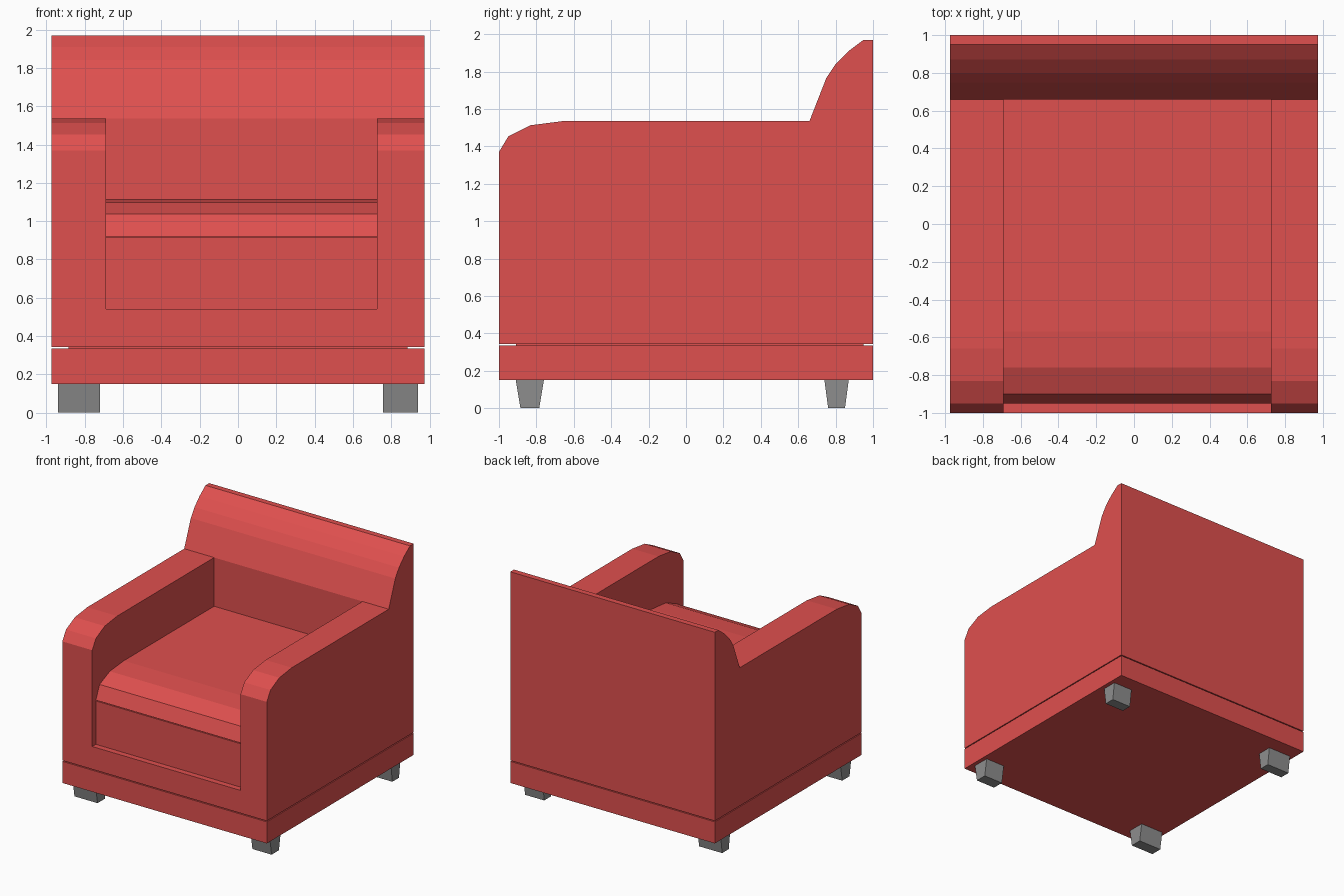
import bpy, bmesh

if "Cube" in bpy.data.objects:
    bpy.data.objects.remove(bpy.data.objects["Cube"])

def material(name, rgb):
    m = bpy.data.materials.new(name)
    m.diffuse_color = (*rgb, 1)
    m.use_nodes = True
    m.node_tree.nodes["Principled BSDF"].inputs["Base Color"].default_value = m.diffuse_color
    return m

RED = material("red fabric", (0.74, 0.08, 0.077))
GREY = material("grey legs", (0.27, 0.27, 0.27))

def prism(name, x0, x1, profile, mat):
    """Extrude a (y, z) side profile from x0 to x1."""
    bm = bmesh.new()
    face = bm.faces.new([bm.verts.new((x0, y, z)) for y, z in profile])
    ext = bmesh.ops.extrude_face_region(bm, geom=[face])
    moved = [v for v in ext["geom"] if isinstance(v, bmesh.types.BMVert)]
    bmesh.ops.translate(bm, verts=moved, vec=(x1 - x0, 0, 0))
    bmesh.ops.recalc_face_normals(bm, faces=bm.faces)
    me = bpy.data.meshes.new(name)
    bm.to_mesh(me)
    bm.free()
    me.materials.append(mat)
    ob = bpy.data.objects.new(name, me)
    bpy.context.collection.objects.link(ob)
    return ob

def box(name, x0, x1, y0, y1, z0, z1, mat=RED):
    return prism(name, x0, x1, [(y0, z0), (y1, z0), (y1, z1), (y0, z1)], mat)

W = 0.975            # half width
IN0, IN1 = -0.69, 0.725   # inner faces of the arms

# Base plinth and the recessed seam above it
box("base", -W, W, -1, 1, 0.15, 0.336)
box("base_seam", -0.885, 0.885, -0.91, 0.95, 0.33, 0.35)

# Frame: arms and backrest share one side profile
frame = prism("frame", -W, W, [
    (-1, 0.344), (1, 0.344), (1, 1.97), (0.95, 1.97), (0.87, 1.91),
    (0.80, 1.84), (0.75, 1.765), (0.66, 1.535), (-0.66, 1.535),
    (-0.83, 1.513), (-0.95, 1.453), (-1, 1.37)], RED)

# Seat opening cut between the arms
cutter = box("seat_cutter", IN0, IN1, -1.2, 0.66, 0.54, 1.75)
cutter.hide_render = True
cutter.hide_viewport = True
cutter.display_type = 'WIRE'
cut = frame.modifiers.new("seat opening", 'BOOLEAN')
cut.operation = 'DIFFERENCE'
cut.solver = 'EXACT'
cut.object = cutter

# Seat block, seam and cushion with a rounded front
box("seat_block", IN0, IN1, -0.95, 0.66, 0.54, 0.914)
box("seat_seam", IN0, IN1, -0.90, 0.66, 0.91, 0.925)
prism("seat_cushion", IN0, IN1, [
    (-0.95, 0.921), (0.66, 0.921), (0.66, 1.115), (-0.57, 1.115),
    (-0.76, 1.097), (-0.90, 1.037)], RED)

# Legs tapering front to back
for side, x0, x1 in (("left", -0.94, -0.72), ("right", 0.757, 0.94)):
    for end, y0, y1 in (("front", -0.91, -0.76), ("back", 0.74, 0.87)):
        t = 0.025 if end == "front" else 0.02
        prism(f"{end}_{side}_leg", x0, x1,
              [(y0, 0.15), (y0 + t, 0), (y1 - t, 0), (y1, 0.15)], GREY)
